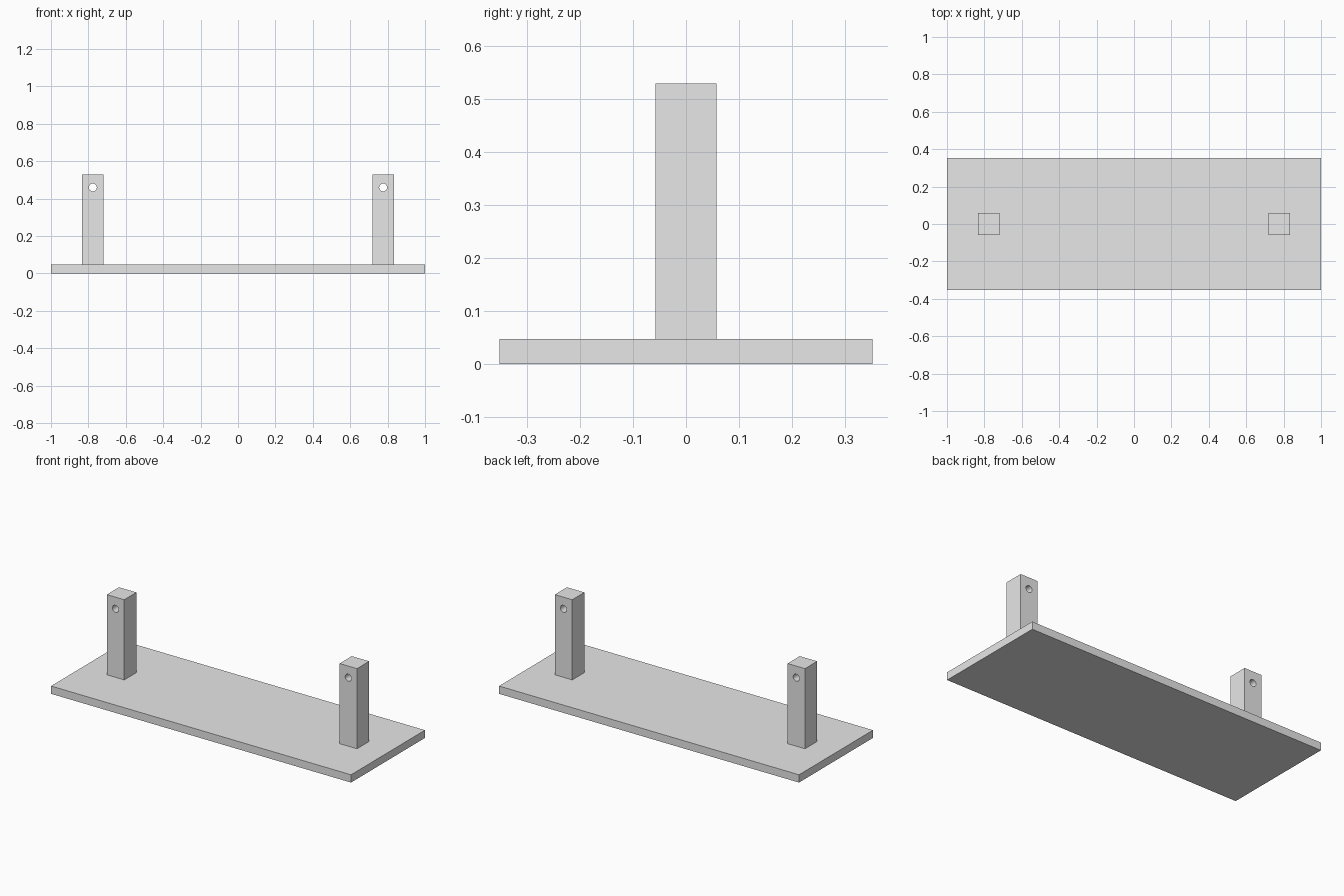
import bpy

cube = bpy.data.objects.get("Cube")
if cube:
    bpy.data.objects.remove(cube, do_unlink=True)

LENGTH, DEPTH, THICK = 2.0, 0.704, 0.047
POST, POST_X, TOP = 0.116, 0.776, 0.53
HOLE_R, HOLE_Z = 0.021, 0.46

grey = bpy.data.materials.new("light grey")
grey.use_nodes = True
grey.diffuse_color = (0.8, 0.8, 0.8, 1)
grey.node_tree.nodes["Principled BSDF"].inputs["Base Color"].default_value = (0.8, 0.8, 0.8, 1)


def box(name, size, bottom_centre):
    x, y, z = bottom_centre
    bpy.ops.mesh.primitive_cube_add(size=1, location=(x, y, z + size[2] / 2))
    obj = bpy.context.object
    obj.name = name
    obj.scale = size
    bpy.ops.object.transform_apply(location=False, rotation=False, scale=True)
    obj.data.materials.append(grey)
    return obj


def drill(obj, x):
    # Round hole running front to back near the post top
    bpy.ops.mesh.primitive_cylinder_add(vertices=32, radius=HOLE_R, depth=POST * 2,
                                        location=(x, 0, HOLE_Z), rotation=(1.5707963, 0, 0))
    cutter = bpy.context.object
    cutter.name = obj.name + "_hole_cutter"
    cutter.data.materials.append(grey)
    mod = obj.modifiers.new("hole", "BOOLEAN")
    mod.operation = "DIFFERENCE"
    mod.solver = "EXACT"
    mod.object = cutter
    bpy.ops.object.select_all(action="DESELECT")
    obj.select_set(True)
    bpy.context.view_layer.objects.active = obj
    bpy.ops.object.modifier_apply(modifier=mod.name)
    bpy.data.objects.remove(cutter, do_unlink=True)
    bpy.ops.object.shade_smooth_by_angle()


# Flat board
box("base_board", (LENGTH, DEPTH, THICK), (0, 0, 0))

# Two drilled uprights
for name, side in (("left_post", 1), ("right_post", -1)):
    post = box(name, (POST, POST, TOP - THICK), (side * POST_X, 0, THICK))
    drill(post, side * POST_X)
